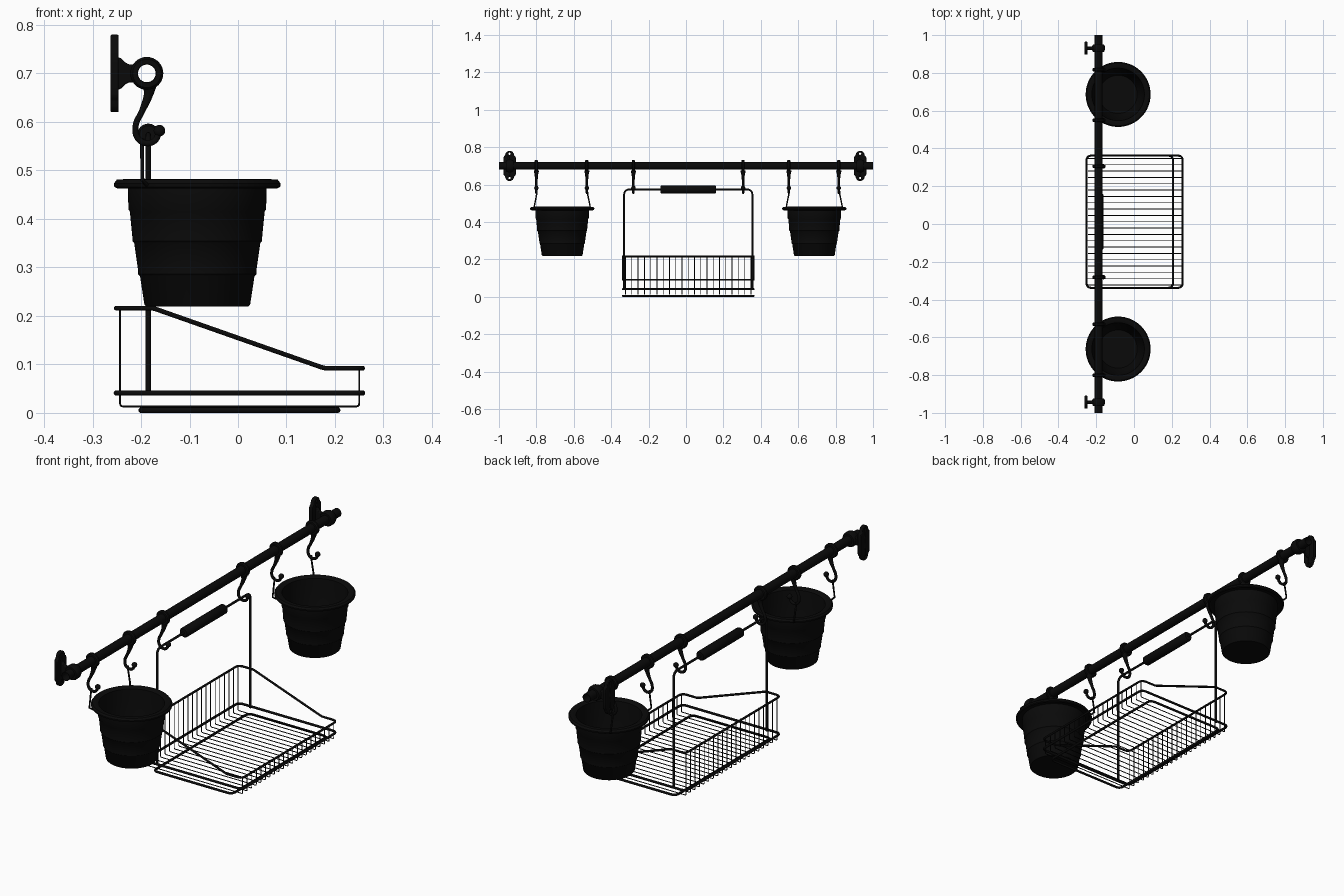
import bpy, bmesh, math
from mathutils import Vector, Matrix

if "Cube" in bpy.data.objects:
    bpy.data.objects.remove(bpy.data.objects["Cube"])

black = bpy.data.materials.new("black_metal")
black.diffuse_color = (0.003, 0.003, 0.003, 1)
black.use_nodes = True
black.node_tree.nodes["Principled BSDF"].inputs["Base Color"].default_value = black.diffuse_color
RX, RZ = -0.188, 0.70      # rail axis
CY = 0.012                 # middle of the hanging parts


def add_mesh(name, bm, smooth=True):
    bmesh.ops.recalc_face_normals(bm, faces=bm.faces)
    me = bpy.data.meshes.new(name)
    bm.to_mesh(me)
    bm.free()
    ob = bpy.data.objects.new(name, me)
    bpy.context.collection.objects.link(ob)
    me.materials.append(black)
    if smooth:
        select(ob)
        bpy.ops.object.shade_smooth_by_angle(angle=math.radians(40))
    return ob


def select(ob):
    bpy.ops.object.select_all(action='DESELECT')
    ob.select_set(True)
    bpy.context.view_layer.objects.active = ob


def lathe(name, prof, loc, axis='Z', n=48, closed=False):
    """Spin (radius, height) points around the z or y axis."""
    bm = bmesh.new()
    vs = [bm.verts.new((r, 0, h)) for r, h in prof]
    es = [bm.edges.new(p) for p in zip(vs, vs[1:])]
    if closed:
        es.append(bm.edges.new((vs[-1], vs[0])))
    bmesh.ops.spin(bm, geom=vs + es, cent=(0, 0, 0), axis=(0, 0, 1),
                   angle=math.tau, steps=n, use_merge=True)
    bmesh.ops.remove_doubles(bm, verts=bm.verts, dist=1e-5)
    if axis == 'Y':
        bm.transform(Matrix.Rotation(-math.pi / 2, 4, 'X'))
    bm.transform(Matrix.Translation(loc))
    return add_mesh(name, bm)


def prism(name, pts, direction, bevel=0.0):
    """Extrude a flat outline of 3D points along a direction."""
    bm = bmesh.new()
    f = bm.faces.new([bm.verts.new(p) for p in pts])
    ext = bmesh.ops.extrude_face_region(bm, geom=[f])
    bmesh.ops.translate(bm, vec=direction,
                        verts=[v for v in ext['geom'] if isinstance(v, bmesh.types.BMVert)])
    ob = add_mesh(name, bm)
    if bevel:
        m = ob.modifiers.new("bevel", 'BEVEL')
        m.width, m.segments = bevel, 2
    return ob


def rounded(pts, r, closed):
    """Replace the sharp corners of a path with small arcs."""
    pts, out = [Vector(p) for p in pts], []
    for i, p in enumerate(pts):
        if r == 0 or (not closed and i in (0, len(pts) - 1)):
            out.append(p)
            continue
        a, b = pts[i - 1] - p, pts[(i + 1) % len(pts)] - p
        rr = r if a.angle(b) < 2 else r * 0.3      # shallow bends stay tight
        a, b = p + a.normalized() * min(rr, a.length / 2), p + b.normalized() * min(rr, b.length / 2)
        for k in range(6):
            t = k / 5
            out.append(a * (1 - t) ** 2 + p * 2 * t * (1 - t) + b * t * t)
    return out


def wire(name, paths, radius, closed=False, corner=0.0, radii=None, res=3):
    cu = bpy.data.curves.new(name, 'CURVE')
    cu.dimensions = '3D'
    cu.bevel_depth, cu.bevel_resolution, cu.use_fill_caps = radius, res, True
    for path in paths:
        if radii:                      # smooth bezier with varying thickness
            s = cu.splines.new('BEZIER')
            s.bezier_points.add(len(path) - 1)
            s.resolution_u = 6
            for bp, p, r in zip(s.bezier_points, path, radii):
                bp.co, bp.radius = p, r
                bp.handle_left_type = bp.handle_right_type = 'AUTO'
        else:
            pts = rounded(path, corner, closed)
            s = cu.splines.new('POLY')
            s.points.add(len(pts) - 1)
            for sp, p in zip(s.points, pts):
                sp.co = (*p, 1)
            s.use_cyclic_u = closed
    ob = bpy.data.objects.new(name, cu)
    bpy.context.collection.objects.link(ob)
    cu.materials.append(black)
    select(ob)
    bpy.ops.object.convert(target='MESH')
    bpy.ops.object.shade_smooth_by_angle(angle=math.radians(50))
    return ob


def collar(name, y, r_in, r_out, half):
    c = half * 0.45
    mid = (r_in + r_out * 2) / 3
    prof = [(r_in, -half), (mid, -half), (r_out, -c), (r_out, c), (mid, half), (r_in, half)]
    return lathe(name, prof, (RX, y, RZ), 'Y', 32, True)


# Rail: an open tube
lathe("rail", [(0.0203, -1), (0.0203, 1), (0.0182, 1), (0.0182, -1)], (RX, 0, RZ), 'Y', 32, True)

# Wall brackets: lobed plate with screw holes, flared arm, collar
quarter = [(0.034, 0.02), (0.034, 0.042), (0.031, 0.050), (0.025, 0.055),
           (0.022, 0.066), (0.016, 0.075), (0.007, 0.080)]
plate = (quarter + [(-y, z) for y, z in quarter[::-1]]
         + [(-y, -z) for y, z in quarter] + [(y, -z) for y, z in quarter[::-1]])
flare = [(-0.248, 0.034), (-0.241, 0.031), (-0.233, 0.023), (-0.224, 0.018), (-0.208, 0.020)]
flare += [(x, -z) for x, z in flare[::-1]]
for side, y in (("left", -0.943), ("right", 0.931)):
    p = prism(f"bracket_plate_{side}", [(-0.263, y + a, RZ + b) for a, b in plate], (0.017, 0, 0), 0.003)
    for s in (-1, 1):
        ring = [(-0.3, y + 0.006 * math.cos(k * math.tau / 16),
                 RZ + s * 0.065 + 0.006 * math.sin(k * math.tau / 16)) for k in range(16)]
        cut = prism(f"screw_hole_cutter_{side}", ring, (0.1, 0, 0))
        cut.hide_render = True
        cut.hide_viewport = True
        m = p.modifiers.new("hole", 'BOOLEAN')
        m.operation, m.object = 'DIFFERENCE', cut
    prism(f"bracket_arm_{side}", [(x, y - 0.009, RZ + z) for x, z in flare], (0, 0.018, 0), 0.003)
    collar(f"bracket_collar_{side}", y, 0.0195, 0.034, 0.020)

# Hooks: collar on the rail, curled tail and ball tip
tail = [(-0.182, 0.674), (-0.185, 0.655), (-0.198, 0.622), (-0.211, 0.592),
        (-0.207, 0.567), (-0.188, 0.556), (-0.170, 0.563), (-0.163, 0.582)]
for i, off in enumerate((-0.812, -0.542, -0.293, 0.293, 0.538, 0.805)):
    y = CY + off
    collar(f"hook_collar_{i}", y, 0.0195, 0.033, 0.009)
    wire(f"hook_tail_{i}", [[(x, y, z) for x, z in tail]], 0.0065,
         radii=(2.2, 1.5, 1, 1, 1, 1, 1, 1))
    ball = [(0.012 * math.sin(k * math.pi / 10), -0.012 * math.cos(k * math.pi / 10)) for k in range(11)]
    lathe(f"hook_ball_{i}", ball, (-0.162, y, 0.582), n=20)

# Pots with stepped bands, rolled rim and hollow inside
pot = [(0, 0.219), (0.105, 0.219), (0.109, 0.223), (0.118, 0.282), (0.122, 0.286), (0.122, 0.294),
       (0.130, 0.350), (0.134, 0.354), (0.134, 0.364), (0.139, 0.415), (0.142, 0.420), (0.143, 0.466),
       (0.160, 0.466), (0.165, 0.463), (0.171, 0.466), (0.172, 0.473), (0.166, 0.481), (0.150, 0.482),
       (0.139, 0.476), (0.135, 0.420), (0.128, 0.356), (0.116, 0.290), (0.101, 0.236), (0, 0.234)]
for side, s in (("left", -1), ("right", 1)):
    cy = CY + s * 0.674
    lathe(f"pot_{side}", pot, (-0.084, cy, 0), n=64)
    wire(f"pot_wires_{side}",
         [[(-0.197, cy + t * 0.135, 0.566), (-0.198, cy + t * 0.137, 0.545),
           (-0.197, cy + t * 0.150, 0.480), (-0.188, cy + t * 0.137, 0.470)] for t in (-1, 1)], 0.004)

# Basket frames: sloped top rim, middle and bottom loops
H = 0.35
edge = [(-0.251, 0.216), (-0.175, 0.216), (0.178, 0.092), (0.257, 0.092)]
wire("basket_top_rim", [[(x, CY - H, z) for x, z in edge] + [(x, CY + H, z) for x, z in edge[::-1]]],
     0.005, True, 0.025)
for name, x0, x1, z in (("basket_middle_frame", -0.251, 0.257, 0.041), ("basket_bottom_frame", -0.2, 0.206, 0.0055)):
    wire(name, [[(x0, CY - H, z), (x1, CY - H, z), (x1, CY + H, z), (x0, CY + H, z)]], 0.0055, True, 0.025)

# Basket grid: U-shaped thin wires
wire("basket_grid", [[(-0.243, y, 0.216), (-0.243, y, 0.0135), (0.250, y, 0.0135), (0.250, y, 0.092)]
                     for y in (CY + k * 0.0335 for k in range(-10, 11))], 0.002, corner=0.006, res=2)

# Hanging handle and its grip
wire("basket_handle", [[(-0.185, CY - 0.343, 0.038), (-0.185, CY - 0.343, 0.574),
                        (-0.185, CY + 0.343, 0.574), (-0.185, CY + 0.343, 0.038)]], 0.0055, corner=0.03)
lathe("handle_grip", [(0, -0.149), (0.018, -0.149), (0.0225, -0.143), (0.0225, 0.143), (0.018, 0.149), (0, 0.149)],
      (-0.185, CY, 0.574), 'Y', 32)
